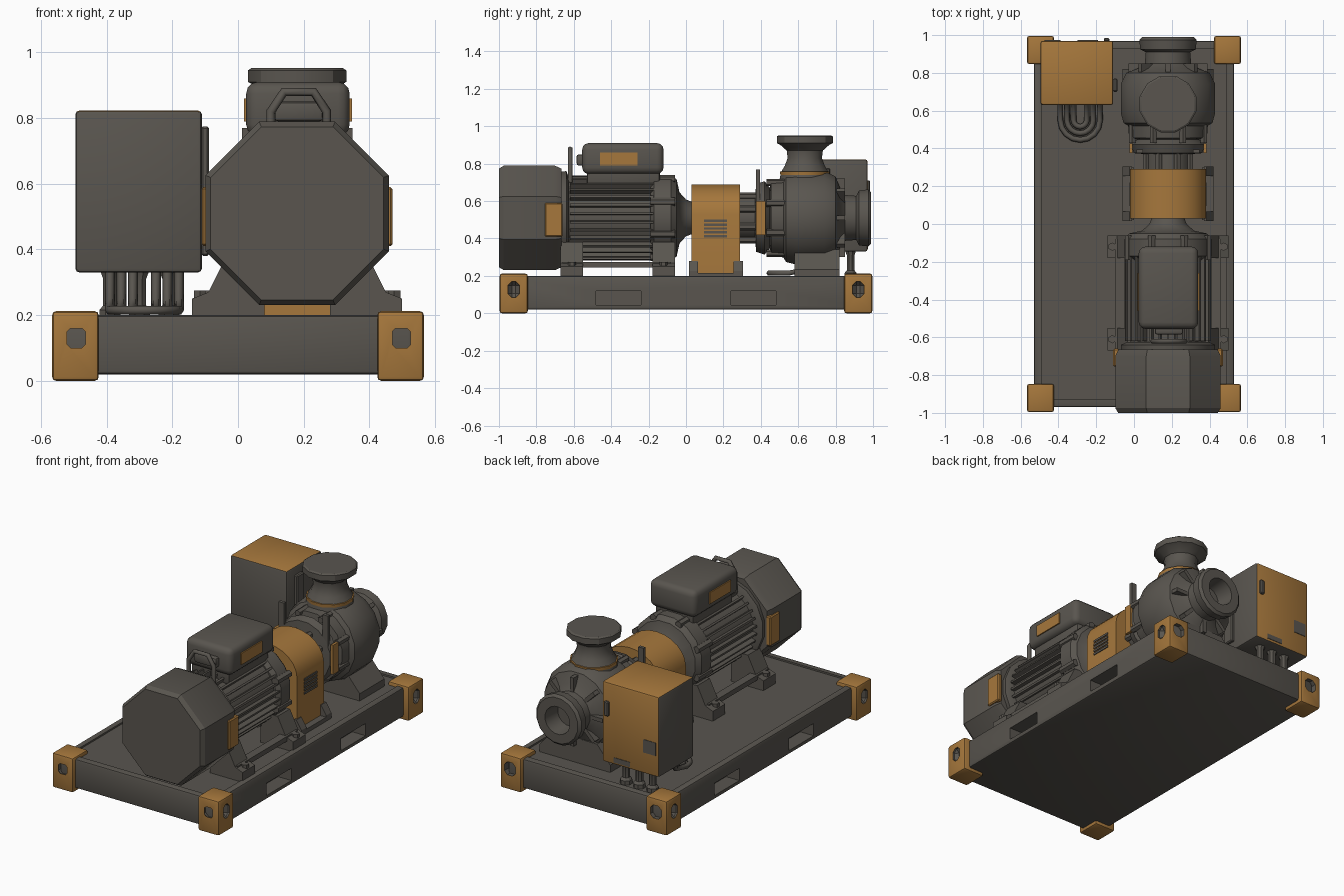
import bpy, bmesh, math
from mathutils import Vector, Matrix

if "Cube" in bpy.data.objects:
    bpy.data.objects.remove(bpy.data.objects["Cube"])

def material(name, rgb):
    m = bpy.data.materials.new(name)
    m.diffuse_color = (*rgb, 1)
    m.use_nodes = True
    m.node_tree.nodes["Principled BSDF"].inputs["Base Color"].default_value = m.diffuse_color
    return m

GREY = material("dark_grey", (0.10, 0.091, 0.078))
ORANGE = material("worn_orange", (0.38, 0.185, 0.045))
CX, CZ = 0.18, 0.51          # shared shaft axis of motor and pump

def finish(name, bm, mat):
    bmesh.ops.recalc_face_normals(bm, faces=bm.faces)
    me = bpy.data.meshes.new(name)
    bm.to_mesh(me)
    bm.free()
    me.materials.append(mat)
    ob = bpy.data.objects.new(name, me)
    bpy.context.collection.objects.link(ob)
    return ob

def box(name, x0, x1, y0, y1, z0, z1, mat=GREY, bevel=0.0, seg=2):
    bm = bmesh.new()
    bmesh.ops.create_cube(bm, size=1)
    for v in bm.verts:
        v.co = ((x0 + x1) / 2 + v.co.x * (x1 - x0), (y0 + y1) / 2 + v.co.y * (y1 - y0),
                (z0 + z1) / 2 + v.co.z * (z1 - z0))
    if bevel:
        bmesh.ops.bevel(bm, geom=bm.edges[:], offset=bevel, segments=seg, profile=0.5, affect='EDGES')
    return finish(name, bm, mat)

def lathe(name, profile, n=16, axis='y', centre=(CX, CZ), mat=GREY):
    """Revolve (radius, position) pairs about a y or z axis."""
    bm = bmesh.new()
    rings = []
    for r, t in profile:
        ring = []
        for i in range(n):
            a = 2 * math.pi * (i + 0.5) / n
            u, w = centre[0] + r * math.cos(a), centre[1] + r * math.sin(a)
            ring.append(bm.verts.new((u, t, w) if axis == 'y' else (u, w, t)))
        rings.append(ring)
    for a, b in zip(rings, rings[1:]):
        for i in range(n):
            j = (i + 1) % n
            bm.faces.new((a[i], a[j], b[j], b[i]))
    bm.faces.new(rings[0])
    bm.faces.new(rings[-1])
    return finish(name, bm, mat)

def prism(name, pts, y0, y1, mat=GREY):
    """Extrude an x-z outline along y."""
    bm = bmesh.new()
    face = bm.faces.new([bm.verts.new((x, y0, z)) for x, z in pts])
    new = bmesh.ops.extrude_face_region(bm, geom=[face])['geom']
    bmesh.ops.translate(bm, vec=(0, y1 - y0, 0), verts=[g for g in new if isinstance(g, bmesh.types.BMVert)])
    return finish(name, bm, mat)

def tube(name, pts, r, mat=GREY):
    cu = bpy.data.curves.new(name, 'CURVE')
    cu.dimensions = '3D'
    cu.bevel_depth, cu.bevel_resolution, cu.use_fill_caps = r, 1, True
    sp = cu.splines.new('POLY')
    sp.points.add(len(pts) - 1)
    for p, co in zip(sp.points, pts):
        p.co = (*co, 1)
    cu.materials.append(mat)
    ob = bpy.data.objects.new(name, cu)
    bpy.context.collection.objects.link(ob)
    return ob

def cut(target, cutters):
    for c in cutters:
        m = target.modifiers.new("cut", 'BOOLEAN')
        m.object, m.operation, m.solver, m.material_mode = c, 'DIFFERENCE', 'EXACT', 'TRANSFER'
        bpy.context.view_layer.objects.active = target
        bpy.ops.object.modifier_apply(modifier=m.name)
        bpy.data.objects.remove(c)

# Skid base with fork pockets and a raised edge
base = box("skid_base", -0.53, 0.53, -0.97, 0.97, 0.02, 0.2, bevel=0.012)
cut(base, [box("pocket_cutter", s * 0.54 - 0.1, s * 0.54 + 0.1, y - 0.12, y + 0.12, 0.045, 0.12)
           for s in (-1, 1) for y in (-0.36, 0.36)] +
          [box("deck_cutter", -0.49, 0.49, -0.93, 0.93, 0.19, 0.3)])

# Orange corner castings with holes on both outer faces
for sx in (-1, 1):
    for sy in (-1, 1):
        xc, yc = sx * 0.495, sy * 0.921
        c = box("corner_casting", xc - 0.071, xc + 0.071, yc - 0.075, yc + 0.075, 0, 0.212, ORANGE, 0.012)
        cut(c, [box("hole_cutter", xc - 0.035, xc + 0.04, yc + sy * 0.045 - 0.01 - 0.03, yc + sy * 0.045 + 0.05,
                    0.09, 0.17, GREY, 0.02, 1),
                box("hole_cutter", xc + sx * 0.075 - 0.035, xc + sx * 0.075 + 0.035, yc - 0.03, yc + 0.03,
                    0.085, 0.17, GREY, 0.02, 1)])

# Motor: octagonal fan cover, ribbed body, end shield
lathe("fan_cover", [(0.285, -1.0), (0.302, -0.975), (0.302, -0.70), (0.285, -0.665)], 8)
lathe("motor_rear_ring", [(0.25, -0.69), (0.255, -0.64), (0.22, -0.625)], 16)
lathe("motor_body", [(0.2, -0.66), (0.2, -0.15)], 24)
for i in range(30):
    a = 2 * math.pi * (i + 0.5) / 30
    fin = box("motor_fin", 0.18, 0.228, -0.62, -0.17, -0.006, 0.006)
    fin.data.transform(Matrix.Translation((CX, 0, CZ)) @ Matrix.Rotation(a, 4, 'Y'))
lathe("motor_end_shield", [(0.21, -0.19), (0.235, -0.17), (0.235, -0.08), (0.21, -0.05), (0.14, -0.035),
                           (0.1, 0.0), (0.085, 0.04)], 16)
lathe("drive_shaft", [(0.07, 0.0), (0.07, 0.45)], 12)
for i in range(8):
    a = 2 * math.pi * (i + 0.5) / 8
    at = (CX + 0.225 * math.cos(a), CZ + 0.225 * math.sin(a))
    lathe("motor_shield_bolt", [(0.022, -0.19), (0.022, -0.06)], 6, centre=at)
    at = (CX + 0.205 * math.cos(a), CZ + 0.205 * math.sin(a))
    lathe("pump_casing_bolt", [(0.02, 0.43), (0.02, 0.55)], 6, centre=at)

# Terminal box, lid and lifting handle
box("terminal_box", 0.05, 0.31, -0.53, -0.14, 0.68, 0.82, bevel=0.015)
box("terminal_box_lid", 0.025, 0.34, -0.555, -0.12, 0.745, 0.91, bevel=0.035, seg=3)
for x in (0.018, 0.34):
    box("terminal_box_label", x, x + 0.007, -0.46, -0.26, 0.79, 0.86, ORANGE)
tube("lifting_handle", [(0.1, -0.62, 0.7), (0.1, -0.62, 0.82), (0.14, -0.62, 0.88), (0.23, -0.62, 0.88),
                        (0.27, -0.62, 0.82), (0.27, -0.62, 0.7)], 0.014)
box("cable_entry", 0.11, 0.26, -0.585, -0.54, 0.79, 0.85, bevel=0.012)

# Mirrored motor parts: feet, rails, cover plates, bolts
for s in (-1, 1):
    outline = [(0.1, 0.19), (0.32, 0.19), (0.32, 0.25), (0.27, 0.27), (0.215, 0.38), (0.1, 0.38)]
    for y0, y1 in ((-0.67, -0.55), (-0.18, -0.06)):
        prism("motor_foot", [(CX + s * x, z) for x, z in outline], y0, y1)
        lathe("foot_bolt", [(0.022, 0.24), (0.022, 0.275)], 6, 'z', (CX + s * 0.295, (y0 + y1) / 2))
    xr = CX + s * 0.255
    box("motor_side_rail", xr - 0.025, xr + 0.025, -0.66, -0.08, 0.245, 0.275)
    xp = CX + s * 0.275
    box("cover_side_plate", xp - 0.015, xp + 0.015, -0.755, -0.66, 0.41, 0.59, ORANGE, 0.006, 1)

# Coupling guard: orange arch with slatted vents and feet
arch = [(CX + 0.2 * math.cos(math.pi * i / 12), 0.53 + 0.16 * math.sin(math.pi * i / 12)) for i in range(13)]
prism("coupling_guard", [(CX + 0.2, 0.2)] + arch + [(CX - 0.2, 0.2)], 0.03, 0.29, ORANGE)
for s in (-1, 1):
    xs = CX + s * 0.201
    for i in range(5):
        box("guard_vent_slat", xs - 0.004, xs + 0.004, 0.095, 0.22, 0.405 + i * 0.021, 0.418 + i * 0.021)
    for y in (0.04, 0.28):
        prism("guard_foot", [(CX + s * x, z) for x, z in ((0.19, 0.19), (0.24, 0.19), (0.24, 0.225), (0.205, 0.28),
                                                         (0.19, 0.28))], y - 0.025, y + 0.025)
    box("guard_base_strip", CX + s * 0.21 - 0.03, CX + s * 0.21 + 0.03, 0.02, 0.3, 0.19, 0.215)

# Pump: bearing frame, casing with suction flange
lathe("bearing_housing", [(0.12, 0.28), (0.12, 0.37), (0.185, 0.375), (0.2, 0.42), (0.15, 0.46)], 16)
for i in range(8):
    a = 2 * math.pi * (i + 0.5) / 8
    lathe("bearing_rib", [(0.02, 0.28), (0.02, 0.4)], 6, centre=(CX + 0.125 * math.cos(a), CZ + 0.125 * math.sin(a)))
lathe("pump_casing", [(0.12, 0.44), (0.21, 0.455), (0.215, 0.52), (0.24, 0.535), (0.255, 0.59), (0.255, 0.74),
                      (0.225, 0.80), (0.16, 0.825), (0.125, 0.85), (0.12, 0.91), (0.15, 0.925), (0.155, 0.975),
                      (0.14, 0.99), (0.085, 0.99), (0.075, 0.88)], 16)
for i in range(8):
    a = 2 * math.pi * i / 8
    rib = box("casing_rib", 0.1, 0.21, 0.78, 0.85, -0.012, 0.012)
    rib.data.transform(Matrix.Translation((CX, 0, CZ)) @ Matrix.Rotation(a, 4, 'Y'))
for s in (-1, 1):
    xo = CX + s * 0.195
    box("bearing_side_plate", xo - 0.008, xo + 0.008, 0.375, 0.425, 0.42, 0.6, ORANGE)
    box("bearing_lug", CX + s * 0.15 - 0.018, CX + s * 0.15 + 0.018, 0.375, 0.395, 0.58, 0.77)
    prism("pump_foot", [(CX + s * x, z) for x, z in ((0, 0.19), (0.24, 0.19), (0.24, 0.235), (0.15, 0.34), (0, 0.34))],
          0.58, 0.82)

# Discharge neck and flange
D = (CX, 0.635)
lathe("discharge_base", [(0.15, 0.64), (0.135, 0.74)], 12, 'z', D)
lathe("discharge_band", [(0.135, 0.738), (0.137, 0.758)], 12, 'z', D, ORANGE)
lathe("discharge_neck", [(0.13, 0.757), (0.11, 0.79), (0.095, 0.83), (0.1, 0.87), (0.135, 0.90), (0.155, 0.91),
                         (0.155, 0.945), (0.145, 0.952)], 12, 'z', D)

# Control cabinet: top and rear door orange, the rest grey
cab = box("control_cabinet", -0.495, -0.11, 0.63, 0.97, 0.33, 0.823, bevel=0.012)
cab.data.materials.append(ORANGE)
for p in cab.data.polygons:
    if p.normal.z > 0.5 or p.normal.y > 0.5:
        p.material_index = 1
box("cabinet_door_patch", -0.475, -0.39, 0.966, 0.973, 0.46, 0.54)
box("cabinet_door_patch", -0.30, -0.19, 0.966, 0.973, 0.345, 0.375)
box("cabinet_handle", -0.16, -0.13, 0.965, 0.985, 0.62, 0.71, bevel=0.006, seg=1)
box("cabinet_hinge", -0.112, -0.088, 0.7, 0.77, 0.38, 0.775, bevel=0.006, seg=1)
for x in (-0.39, -0.3, -0.21):
    lathe("cabinet_leg", [(0.035, 0.19), (0.035, 0.215), (0.022, 0.23), (0.022, 0.31), (0.032, 0.335)], 8, 'z', (x, 0.88))

# Looped cables in front of the cabinet
for r in (0.105, 0.07, 0.035):
    arc = [(-0.285 + r * math.cos(a), 0.55 + r * math.sin(a), 0.215)
           for a in [math.pi + math.pi * i / 8 for i in range(9)]]
    (xa, xb) = (arc[0][0], arc[-1][0])
    tube("cable_loop", [(xa, 0.68, 0.34), (xa, 0.66, 0.24)] + arc + [(xb, 0.66, 0.24), (xb, 0.68, 0.34)], 0.015)

# Smooth shading with sharp edges kept
bpy.ops.object.select_all(action='DESELECT')
for ob in bpy.context.scene.objects:
    if ob.type == 'MESH':
        ob.select_set(True)
        bpy.context.view_layer.objects.active = ob
bpy.ops.object.shade_smooth_by_angle(angle=math.radians(30))
